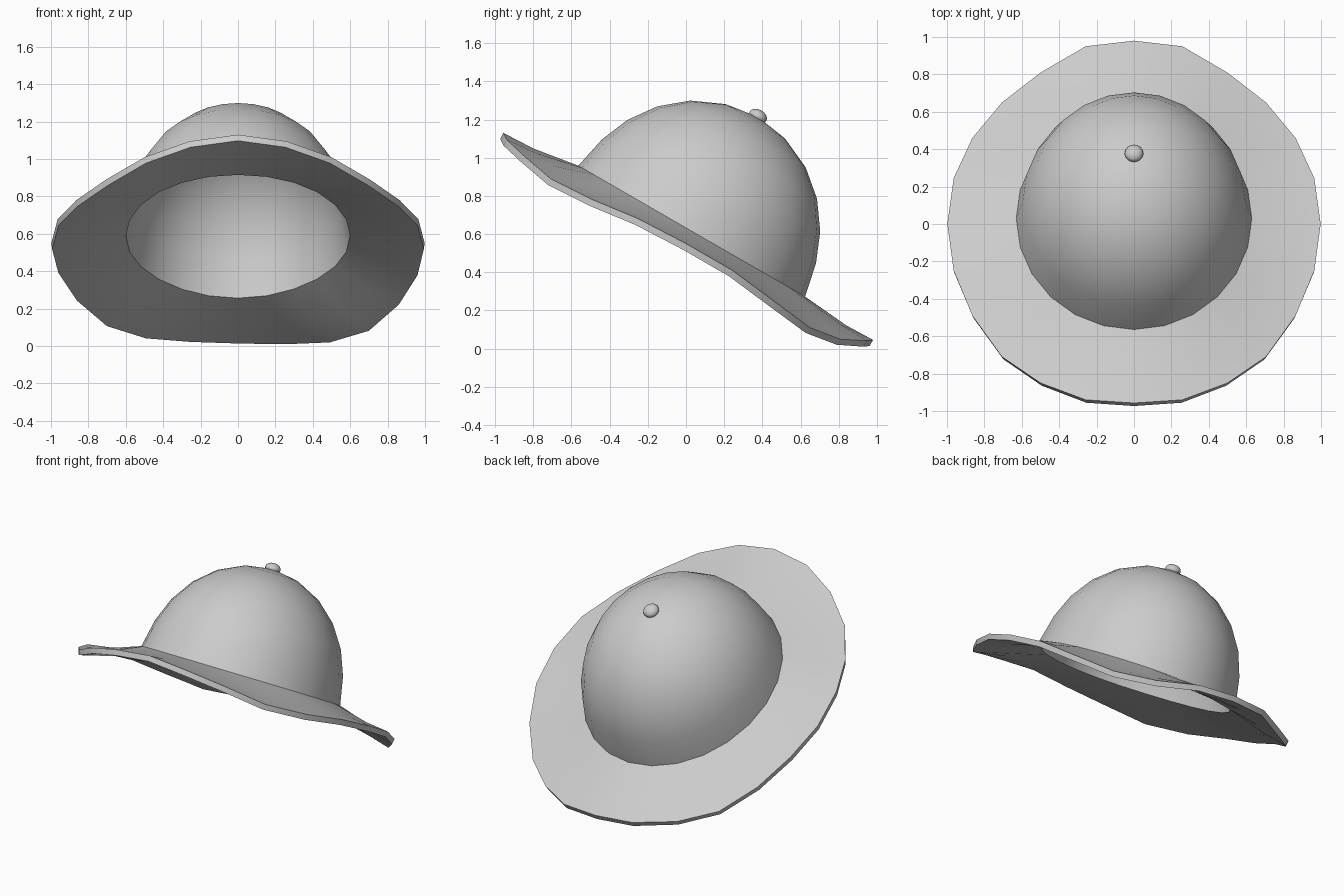
import bpy, bmesh, math
from mathutils import Vector

if "Cube" in bpy.data.objects:
    bpy.data.objects.remove(bpy.data.objects["Cube"])

N = 24
TILT = math.radians(30)
CENTRE = Vector((0, 0.03, 0.615))
AXIS = Vector((0, math.sin(TILT), math.cos(TILT)))
BACK = Vector((0, math.cos(TILT), -math.sin(TILT)))
SIDE = Vector((1, 0, 0))

# Crown rings: radius, height along the tilted axis
CROWN = [(.686, 0), (.648, .18), (.584, .335), (.484, .475), (.35, .588), (.18, .665)]
# Brim edge (y, z) from the back centre round to the front centre
EDGE = [(.98, .045), (.95, .047), (.81, .06), (.65, .122), (.46, .26), (.245, .415),
        (0, .55), (-.25, .68), (-.49, .78), (-.71, .89), (-.85, 1.01), (-.94, 1.095),
        (-.957, 1.13)]


def crown_point(r, h, a):
    return CENTRE + SIDE * (.918 * r * math.sin(a)) + BACK * (r * math.cos(a)) + AXIS * h


def edge_point(i):
    a = math.tau * i / N
    y, z = EDGE[min(i, N - i)]
    skew = .013 * math.sin(2 * a) if math.cos(a) > 0 else 0
    return Vector((.998 * math.sin(a), y, z - skew))


# Brim and crown: one skin, thickened
bm = bmesh.new()
angles = [math.tau * i / N for i in range(N)]
outer = [edge_point(i) for i in range(N)]
inner = [crown_point(*CROWN[0], a) for a in angles]
middle = [p.lerp(q, .6) - Vector((0, 0, .013)) for p, q in zip(inner, outer)]
rings = [outer, middle] + [[crown_point(r, h, a) for a in angles] for r, h in CROWN]
rings = [[bm.verts.new(p) for p in ring] for ring in rings]
for lo, hi in zip(rings, rings[1:]):
    for i in range(N):
        j = (i + 1) % N
        bm.faces.new((lo[i], lo[j], hi[j], hi[i]))
tip = bm.verts.new(CENTRE + AXIS * .692)
for i in range(N):
    bm.faces.new((rings[-1][i], rings[-1][(i + 1) % N], tip))
bmesh.ops.recalc_face_normals(bm, faces=bm.faces)
bm.normal_update()
if tip.normal.dot(AXIS) < 0:
    bmesh.ops.reverse_faces(bm, faces=bm.faces)
mesh = bpy.data.meshes.new("hat_brim_and_crown")
bm.to_mesh(mesh)
bm.free()
hat = bpy.data.objects.new("hat_brim_and_crown", mesh)
bpy.context.collection.objects.link(hat)
solid = hat.modifiers.new("thickness", 'SOLIDIFY')
solid.thickness = .036
solid.offset = -1
solid.use_even_offset = True
bpy.context.view_layer.objects.active = hat
hat.select_set(True)
bpy.ops.object.modifier_apply(modifier=solid.name)
bpy.ops.object.shade_smooth_by_angle(angle=math.radians(35))
hat.select_set(False)

# Button on top of the crown
bpy.ops.mesh.primitive_uv_sphere_add(segments=16, ring_count=8, radius=.05,
                                     location=CENTRE + AXIS * .695,
                                     rotation=(-TILT, 0, 0))
button = bpy.context.object
button.name = "crown_button"
button.scale.z = .7
bpy.ops.object.shade_smooth()
